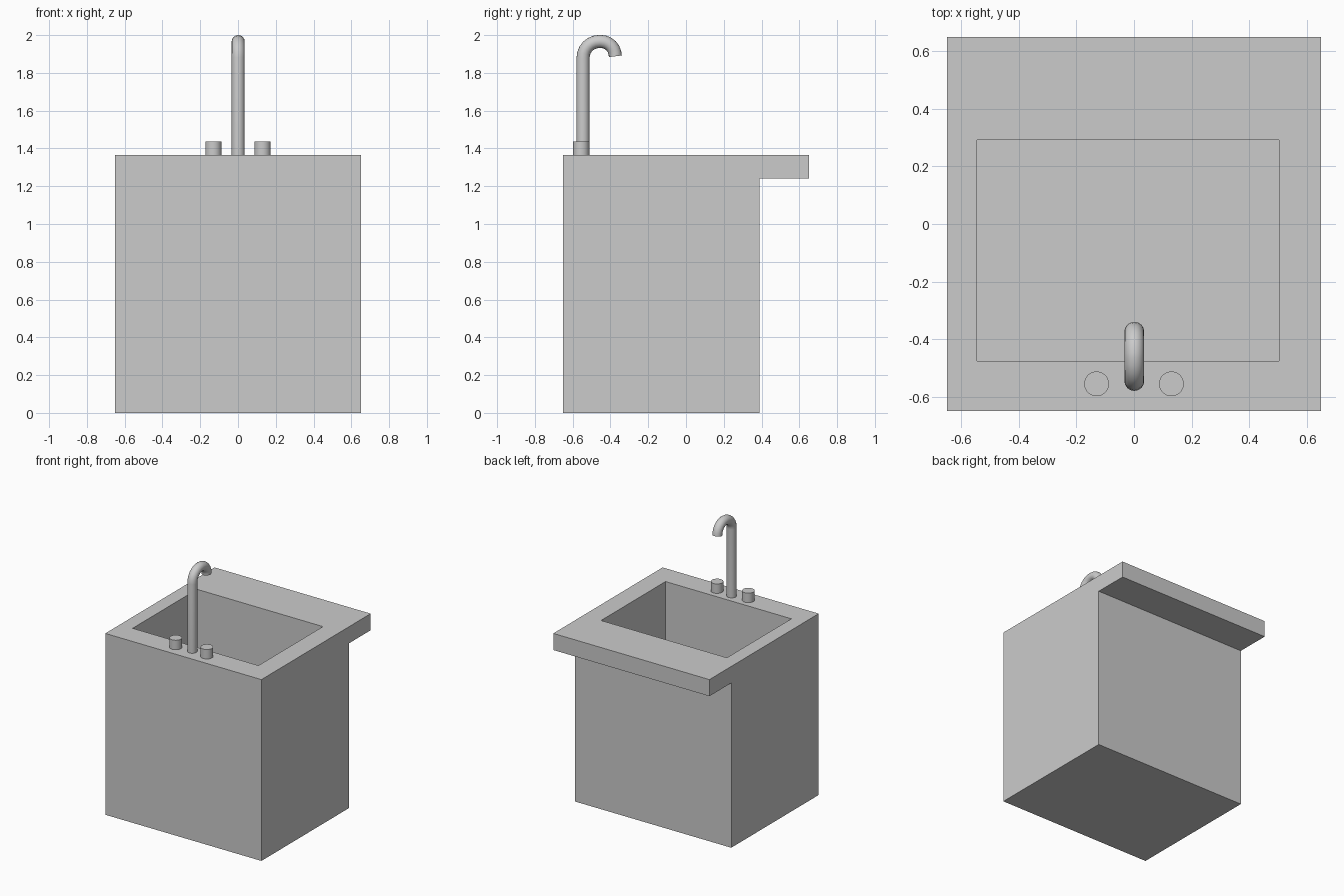
import bpy, bmesh, math

if "Cube" in bpy.data.objects:
    bpy.data.objects.remove(bpy.data.objects["Cube"])

TOP = 1.365


def box(name, x0, x1, y0, y1, z0, z1):
    bpy.ops.mesh.primitive_cube_add(size=1, location=((x0 + x1) / 2, (y0 + y1) / 2, (z0 + z1) / 2))
    ob = bpy.context.object
    ob.name = name
    ob.scale = (x1 - x0, y1 - y0, z1 - z0)
    bpy.ops.object.transform_apply(location=False, rotation=False, scale=True)
    return ob


# cabinet with overhanging counter: side profile extruded across x
profile = [(-0.65, 0), (0.39, 0), (0.39, 1.24), (0.65, 1.24), (0.65, TOP), (-0.65, TOP)]
bm = bmesh.new()
face = bm.faces.new([bm.verts.new((-0.65, y, z)) for y, z in profile])
ext = bmesh.ops.extrude_face_region(bm, geom=[face])
bmesh.ops.translate(bm, vec=(1.3, 0, 0), verts=[g for g in ext["geom"] if isinstance(g, bmesh.types.BMVert)])
bmesh.ops.recalc_face_normals(bm, faces=bm.faces)
mesh = bpy.data.meshes.new("cabinet")
bm.to_mesh(mesh)
bm.free()
cabinet = bpy.data.objects.new("cabinet", mesh)
bpy.context.collection.objects.link(cabinet)

# basin cut out of the counter, then the cutter is removed
cutter = box("basin_cutter", -0.545, 0.503, -0.475, 0.292, 0.75, TOP + 0.2)
cut = cabinet.modifiers.new("basin", "BOOLEAN")
cut.operation = "DIFFERENCE"
cut.solver = "EXACT"
cut.object = cutter
bpy.context.view_layer.objects.active = cabinet
bpy.ops.object.modifier_apply(modifier="basin")
bpy.data.objects.remove(cutter)

# tap handles
for side, x in (("left", -0.13), ("right", 0.13)):
    bpy.ops.mesh.primitive_cylinder_add(vertices=32, radius=0.043, depth=0.072,
                                        location=(x, -0.555, TOP + 0.035))
    bpy.context.object.name = side + "_tap_handle"
    bpy.ops.object.shade_smooth_by_angle()


# faucet: round tube swept along a hooked path
def arc(cy, cz, ry, rz, a0, a1, n=7):
    angles = [math.radians(a0 + (a1 - a0) * i / (n - 1)) for i in range(n)]
    return [(cy + ry * math.cos(a), cz + rz * math.sin(a)) for a in angles]


path = [(-0.545, TOP - 0.001)] + arc(-0.46, 1.88, 0.085, 0.086, 180, 90) + arc(-0.45, 1.888, 0.076, 0.078, 90, 0)
curve = bpy.data.curves.new("faucet", "CURVE")
curve.dimensions = "3D"
curve.bevel_depth = 0.0345
curve.bevel_resolution = 6
curve.use_fill_caps = True
spline = curve.splines.new("POLY")
spline.points.add(len(path) - 1)
for p, (y, z) in zip(spline.points, path):
    p.co = (0.001, y, z, 1)
faucet = bpy.data.objects.new("faucet", curve)
bpy.context.collection.objects.link(faucet)
bpy.ops.object.select_all(action="DESELECT")
faucet.select_set(True)
bpy.context.view_layer.objects.active = faucet
bpy.ops.object.convert(target="MESH")
bpy.ops.object.shade_smooth_by_angle()
